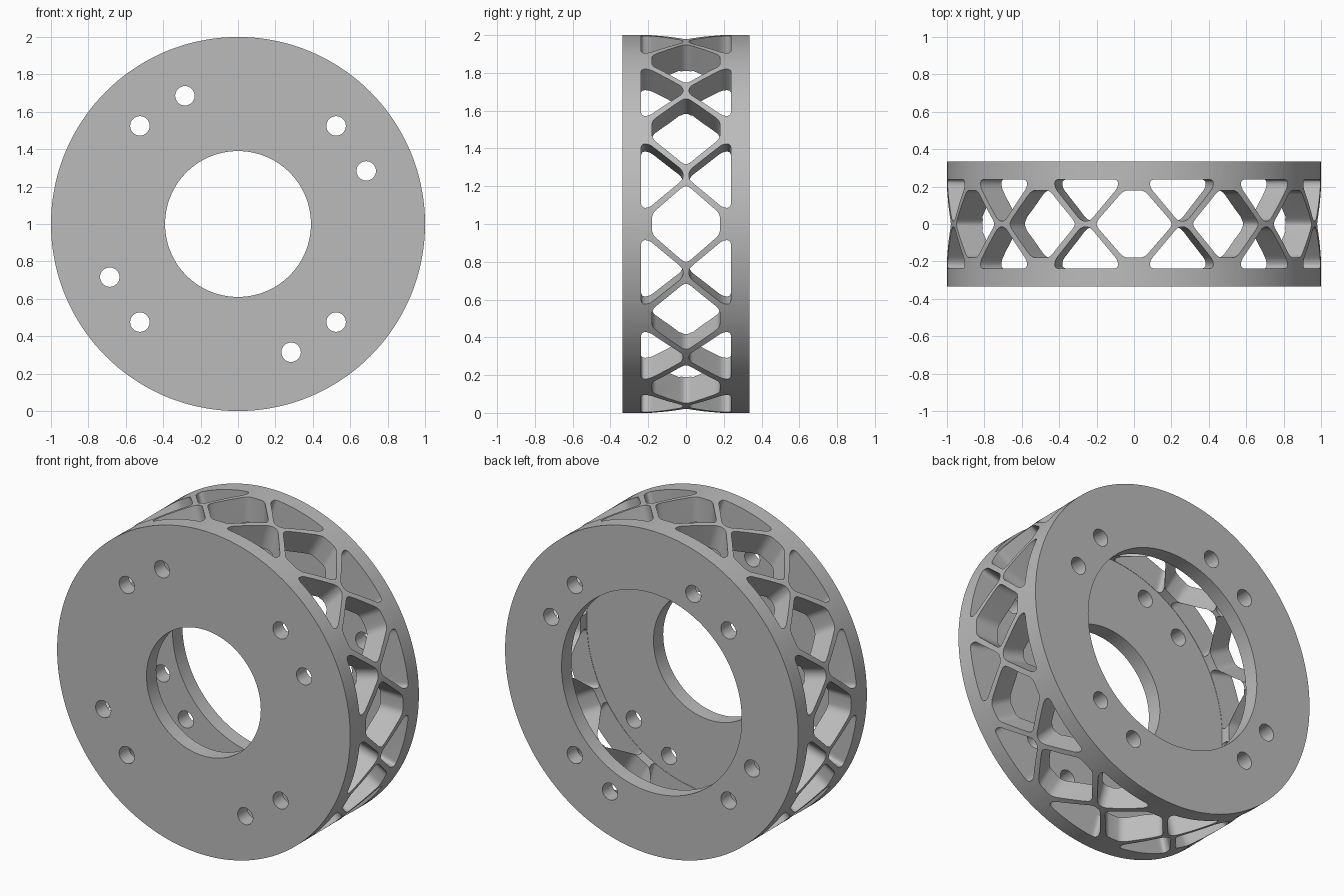
import bpy, bmesh, math
from mathutils import Vector

cube = bpy.data.objects.get("Cube")
if cube:
    bpy.data.objects.remove(cube, do_unlink=True)

HALF = 0.335        # half width of the wheel
INNER = 0.24        # inner face of both plates
WALL = 0.845        # inner radius of the lattice wall
CENTRE = Vector((0, 0, 1))

grey = bpy.data.materials.new("plain_grey")
grey.use_nodes = True
colour = (0.5, 0.5, 0.5, 1)
grey.diffuse_color = colour
grey.node_tree.nodes["Principled BSDF"].inputs["Base Color"].default_value = colour


def make_object(name, bm):
    bmesh.ops.recalc_face_normals(bm, faces=bm.faces[:])
    mesh = bpy.data.meshes.new(name)
    bm.to_mesh(mesh)
    bm.free()
    mesh.materials.append(grey)
    obj = bpy.data.objects.new(name, mesh)
    bpy.context.collection.objects.link(obj)
    return obj


def rounded(points, radius=0.028, steps=4):
    """Round every corner of a closed 2D outline."""
    out = []
    pts = [Vector(p) for p in points]
    for i, p in enumerate(pts):
        before, after = pts[i - 1] - p, pts[(i + 1) % len(pts)] - p
        a = p + before.normalized() * min(radius, before.length * 0.45)
        b = p + after.normalized() * min(radius, after.length * 0.45)
        for k in range(steps + 1):
            t = k / steps
            out.append(a * (1 - t) ** 2 + p * 2 * t * (1 - t) + b * t * t)
    return out


def add_prism(bm, outline, angle, near, far):
    """Extrude an outline outward along a radial direction."""
    out = Vector((math.cos(angle), 0, math.sin(angle)))
    side = Vector((-math.sin(angle), 0, math.cos(angle)))
    rings = [[bm.verts.new(CENTRE + out * d + side * p.x + Vector((0, p.y, 0)))
              for p in outline] for d in (near, far)]
    low, high = rings
    bm.faces.new(low)
    bm.faces.new(high)
    for i in range(len(low)):
        bm.faces.new((low[i - 1], low[i], high[i], high[i - 1]))


def cut(target, name, bm):
    cutter = make_object(name, bm)
    cutter.hide_render = True
    mod = target.modifiers.new(name, "BOOLEAN")
    mod.operation = "DIFFERENCE"
    mod.solver = "EXACT"
    mod.object = cutter
    bpy.context.view_layer.objects.active = target
    bpy.ops.object.modifier_apply(modifier=mod.name)
    bpy.data.objects.remove(cutter, do_unlink=True)


# Wheel body: two plates joined by a round wall, turned around y
profile = [(1, -HALF), (1, HALF), (0.615, HALF), (0.615, INNER),
           (WALL, INNER), (WALL, -INNER), (0.39, -INNER), (0.39, -HALF)]
bm = bmesh.new()
verts = [bm.verts.new(CENTRE + Vector((r, y, 0))) for r, y in profile]
edges = [bm.edges.new((verts[i - 1], verts[i])) for i in range(len(verts))]
bmesh.ops.spin(bm, geom=verts + edges, cent=CENTRE, axis=(0, 1, 0),
               angle=math.tau, steps=144, use_merge=True)
bmesh.ops.remove_doubles(bm, verts=bm.verts[:], dist=0.0001)
wheel = make_object("lattice_wheel", bm)

# Middle row of six-sided windows
hexagon = rounded([(0.055, 0.18), (0.2, 0.013), (0.2, -0.013),
                   (0.055, -0.18), (-0.055, -0.18), (-0.2, -0.013),
                   (-0.2, 0.013), (-0.055, 0.18)])
bm = bmesh.new()
for k in range(12):
    add_prism(bm, hexagon, math.radians(30 * k), 0.78, 1.1)
cut(wheel, "middle_window_cutter", bm)

# Outer rows of windows, staggered between the middle ones
EDGE = INNER - 0.002
half_cell = [(0.175, EDGE), (0.175, 0.195), (0.025, 0.016),
             (-0.025, 0.016), (-0.175, 0.195), (-0.175, EDGE)]
bm = bmesh.new()
for k in range(12):
    for s in (-1, 1):
        outline = rounded([(x, s * y) for x, y in half_cell])
        add_prism(bm, outline, math.radians(30 * k + 15), 0.78, 1.1)
cut(wheel, "outer_window_cutter", bm)

# Bolt holes through both plates, two per quarter
bm = bmesh.new()
for k in range(4):
    for offset in (22.5, 45):
        a = math.radians(90 * k + offset)
        c = CENTRE + Vector((math.cos(a), 0, math.sin(a))) * 0.742
        rings = [[bm.verts.new(c + Vector((0.052 * math.cos(t), y, 0.052 * math.sin(t))))
                  for t in (math.tau * j / 32 for j in range(32))] for y in (-0.5, 0.5)]
        for ring in rings:
            bm.faces.new(ring)
        for j in range(32):
            bm.faces.new((rings[0][j - 1], rings[0][j], rings[1][j], rings[1][j - 1]))
cut(wheel, "bolt_hole_cutter", bm)

# Smooth round surfaces, sharp edges
bpy.ops.object.select_all(action="DESELECT")
wheel.select_set(True)
bpy.context.view_layer.objects.active = wheel
bpy.ops.object.shade_smooth_by_angle(angle=math.radians(30))
